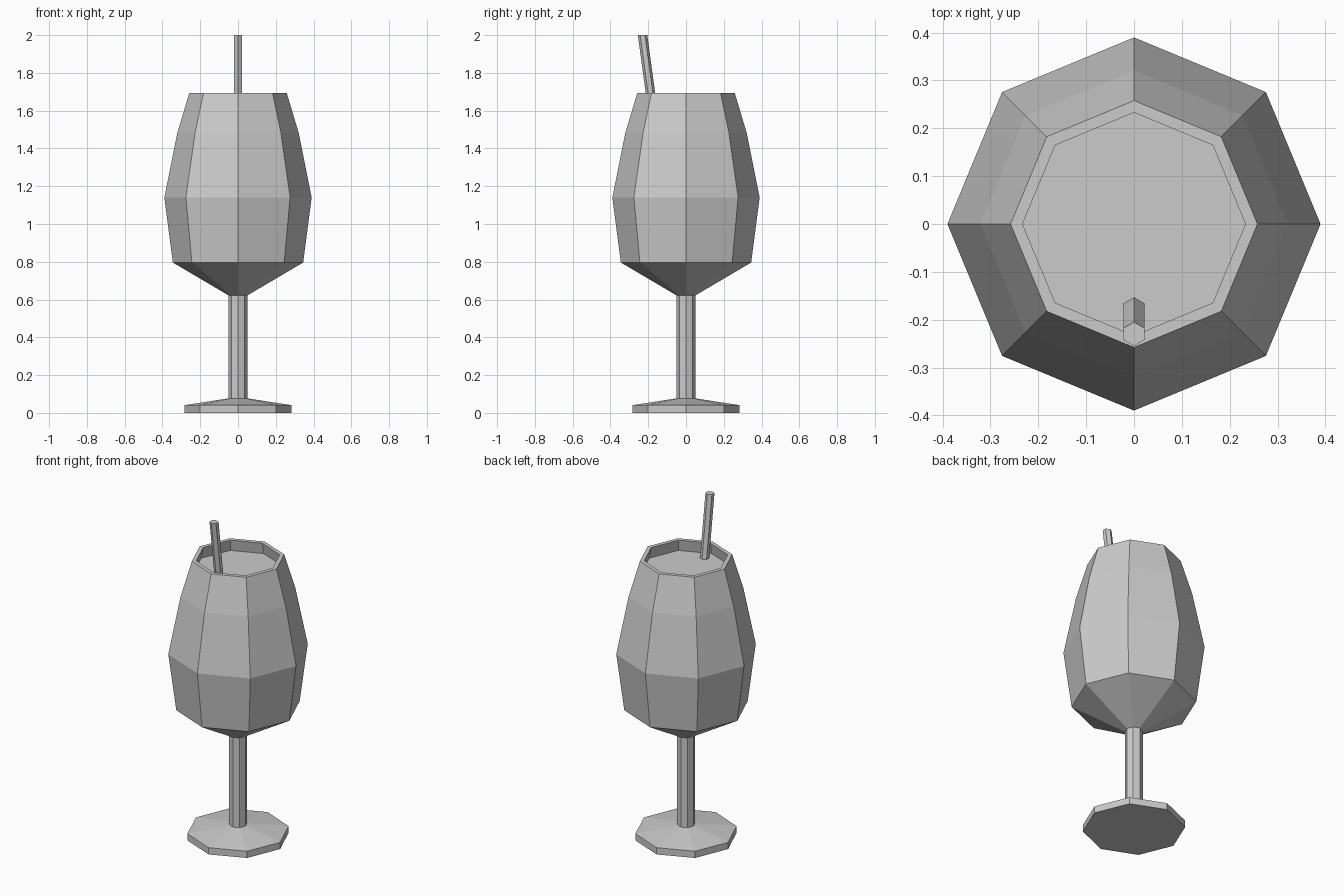
import bpy, bmesh
from math import sin, cos, tau

if "Cube" in bpy.data.objects:
    bpy.data.objects.remove(bpy.data.objects["Cube"])

def finish(name, bm):
    bmesh.ops.recalc_face_normals(bm, faces=bm.faces)
    mesh = bpy.data.meshes.new(name)
    bm.to_mesh(mesh)
    bm.free()
    obj = bpy.data.objects.new(name, mesh)
    bpy.context.collection.objects.link(obj)
    return obj

def loft(name, rings, sides, phase=0.0):
    """Join horizontal polygon rings (radius, z, y offset) and cap both ends."""
    bm = bmesh.new()
    loops = [[bm.verts.new((r * cos(phase + tau * i / sides),
                            y + r * sin(phase + tau * i / sides), z))
              for i in range(sides)] for r, z, y in rings]
    for a, b in zip(loops, loops[1:]):
        for i in range(sides):
            j = (i + 1) % sides
            bm.faces.new((a[i], a[j], b[j], b[i]))
    bm.faces.new(loops[0][::-1])
    bm.faces.new(loops[-1])
    return finish(name, bm)

# Foot, stem, bowl, rim and drink surface as one octagonal turned profile
glass_profile = [
    (0.283, 0.0), (0.283, 0.041), (0.05, 0.077),      # foot
    (0.05, 0.622),                                    # stem
    (0.345, 0.796), (0.39, 1.14), (0.321, 1.484),     # bowl
    (0.258, 1.694), (0.233, 1.694), (0.247, 1.625),   # rim and drink
]
loft("glass", [(r, z, 0.0) for r, z in glass_profile], 8)

# Leaning hexagonal straw with a level top
loft("straw", [(0.025, 1.56, -0.17), (0.025, 2.0, -0.23)], 6, tau / 4)
